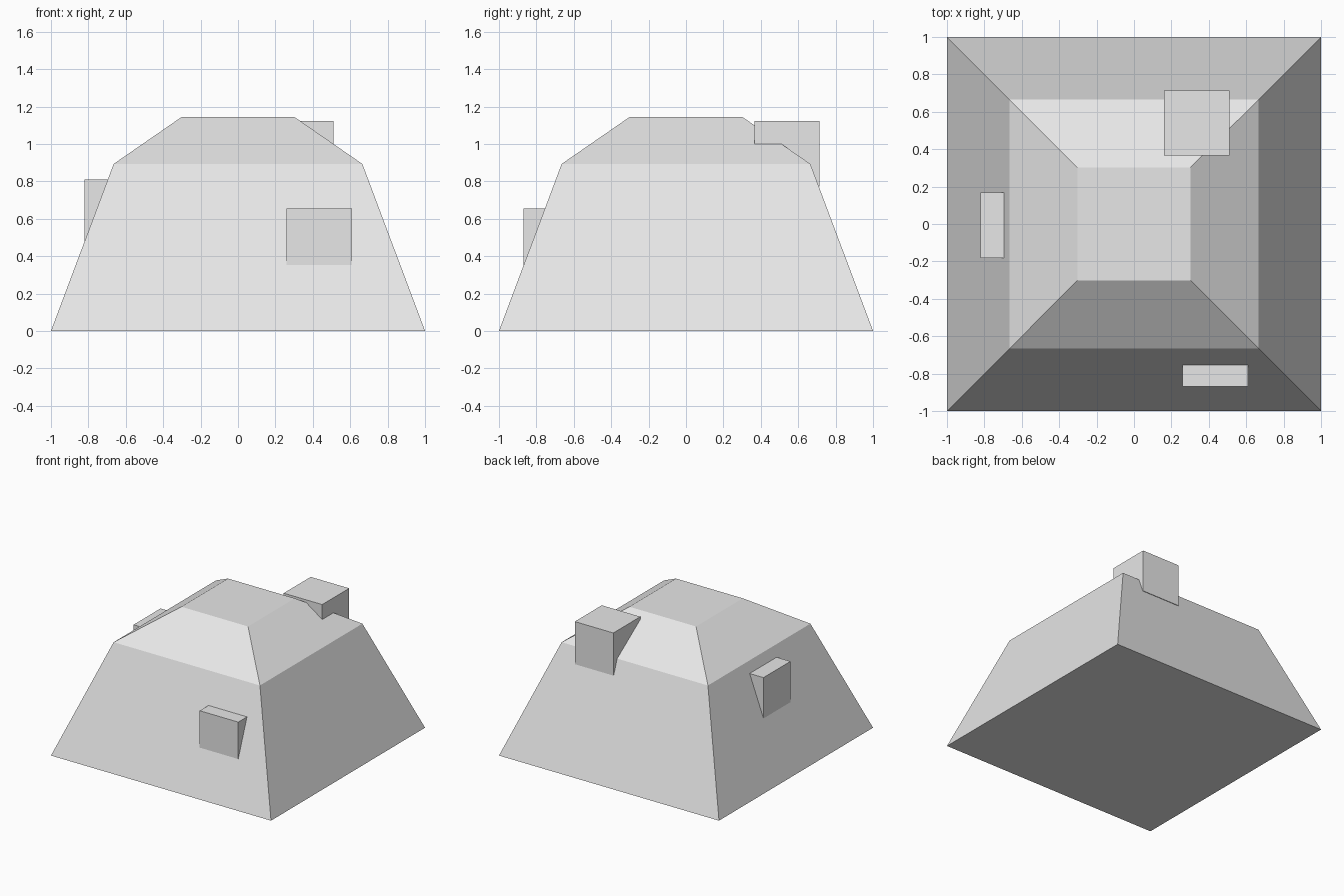
import bpy
import bmesh
from mathutils import Matrix

default = bpy.data.objects.get("Cube")
if default:
    bpy.data.objects.remove(default, do_unlink=True)

# Single plain grey
grey = bpy.data.materials.new("plain grey")
grey.use_nodes = True
grey.diffuse_color = (0.8, 0.8, 0.8, 1)
grey.node_tree.nodes["Principled BSDF"].inputs["Base Color"].default_value = (0.8, 0.8, 0.8, 1)


def add_object(name, bm):
    bmesh.ops.recalc_face_normals(bm, faces=bm.faces)
    mesh = bpy.data.meshes.new(name)
    bm.to_mesh(mesh)
    bm.free()
    mesh.materials.append(grey)
    obj = bpy.data.objects.new(name, mesh)
    bpy.context.collection.objects.link(obj)
    return obj


def square_tower(name, profile):
    """Stack square rings of (half width, height) and cap both ends."""
    bm = bmesh.new()
    rings = [[bm.verts.new((sx * half, sy * half, z))
              for sx, sy in ((-1, -1), (1, -1), (1, 1), (-1, 1))]
             for half, z in profile]
    for low, high in zip(rings, rings[1:]):
        for i in range(4):
            j = (i + 1) % 4
            bm.faces.new((low[i], low[j], high[j], high[i]))
    bm.faces.new(rings[0])
    bm.faces.new(rings[-1])
    return add_object(name, bm)


def block(name, centre, size=0.35):
    bm = bmesh.new()
    bmesh.ops.create_cube(bm, size=size, matrix=Matrix.Translation(centre))
    return add_object(name, bm)


# Mound: steep lower walls, shallower shoulders, flat top
square_tower("mound", [(1, 0), (0.665, 0.893), (0.303, 1.143)])

# Equal cubes sunk into the slopes
block("front_block", (0.435, -0.693, 0.48))
block("right_block", (-0.647, -0.007, 0.635))
block("back_block", (0.335, 0.54, 0.948))
